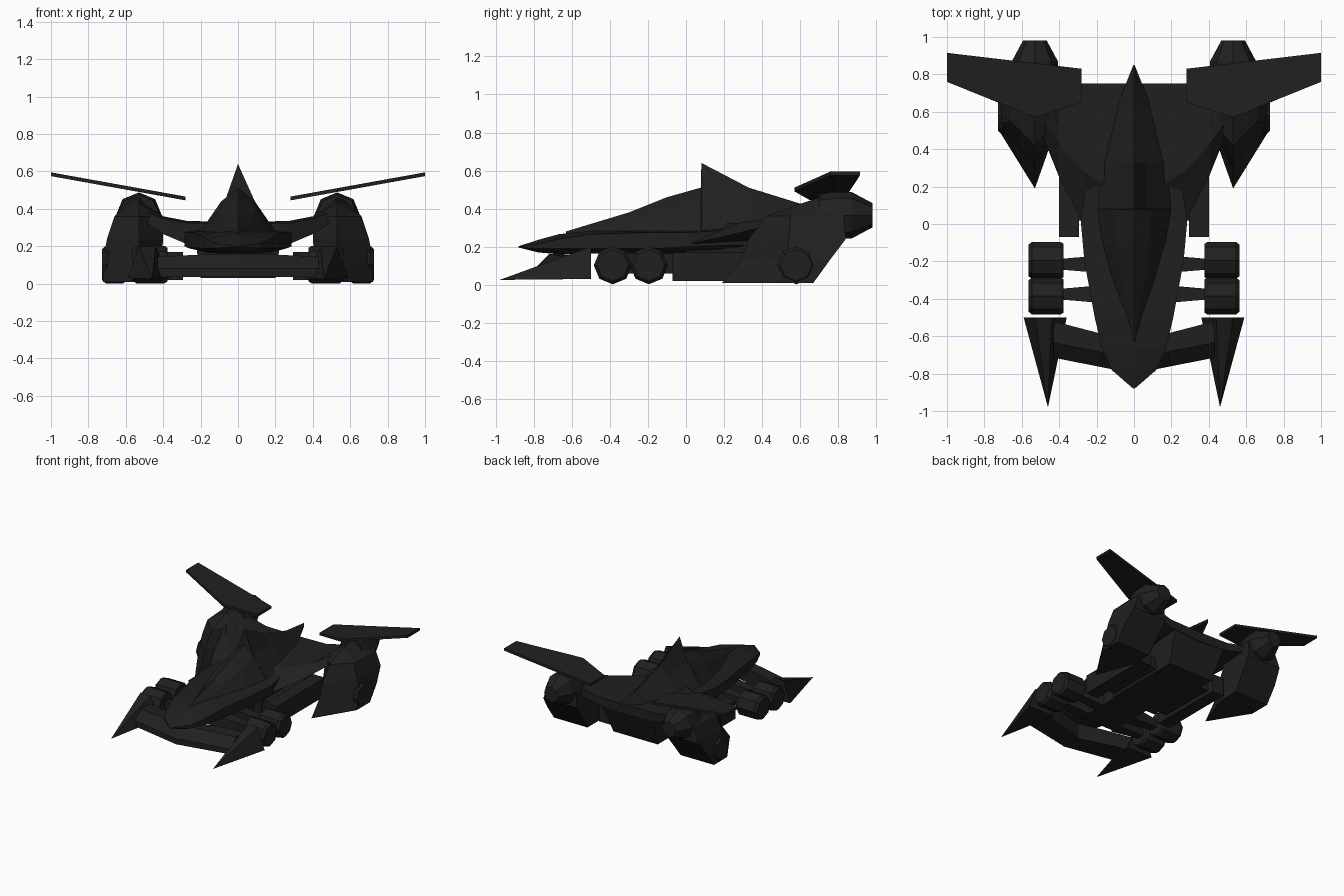
import bpy, bmesh, math

if "Cube" in bpy.data.objects:
    bpy.data.objects.remove(bpy.data.objects["Cube"])

paint = bpy.data.materials.new("matte_black")
paint.diffuse_color = (0.0145, 0.0145, 0.0145, 1)
paint.use_nodes = True
paint.node_tree.nodes["Principled BSDF"].inputs["Base Color"].default_value = paint.diffuse_color


def finish(name, bm, mirror=False):
    bmesh.ops.remove_doubles(bm, verts=bm.verts, dist=0.0005)
    bmesh.ops.recalc_face_normals(bm, faces=bm.faces)
    me = bpy.data.meshes.new(name)
    bm.to_mesh(me)
    bm.free()
    me.materials.append(paint)
    ob = bpy.data.objects.new(name, me)
    bpy.context.collection.objects.link(ob)
    if mirror:
        mod = ob.modifiers.new("mirror", 'MIRROR')
        mod.use_mirror_merge = False
    return ob


def loft(name, sections, mirror=False):
    """Skin a list of closed sections with equal point counts."""
    bm = bmesh.new()
    rings = [[bm.verts.new(p) for p in s] for s in sections]
    n = len(rings[0])
    for a, b in zip(rings, rings[1:]):
        for i in range(n):
            j = (i + 1) % n
            bm.faces.new((a[i], a[j], b[j], b[i]))
    bm.faces.new(rings[0])
    bm.faces.new(rings[-1])
    return finish(name, bm, mirror)


def hull(name, points, mirror=False):
    bm = bmesh.new()
    vs = [bm.verts.new(p) for p in points]
    r = bmesh.ops.convex_hull(bm, input=vs)
    junk = [g for g in r["geom_interior"] if isinstance(g, bmesh.types.BMVert)]
    bmesh.ops.delete(bm, geom=junk, context='VERTS')
    return finish(name, bm, mirror)


def box(name, x0, x1, y0, y1, z0, z1, mirror=False):
    return hull(name, [(x, y, z) for x in (x0, x1) for y in (y0, y1) for z in (z0, z1)], mirror)


def octagon(axis, at, a, b, r):
    """Octagon ring; centre (a, b) in the plane across the axis."""
    pts = []
    for k in range(8):
        t = math.radians(45 * k)
        u, v = a + r * math.cos(t), b + r * math.sin(t)
        pts.append((at, u, v) if axis == 'x' else (u, at, v))
    return pts


# Main hull: y, half width, top, upper edge, lower edge, bottom
hull_rows = [(-0.88, 0.004, 0.202, 0.2, 0.198, 0.195),
             (-0.78, 0.12, 0.235, 0.215, 0.19, 0.17),
             (-0.67, 0.17, 0.265, 0.24, 0.19, 0.16),
             (-0.5, 0.21, 0.285, 0.265, 0.19, 0.165),
             (-0.2, 0.265, 0.29, 0.275, 0.19, 0.165),
             (0.02, 0.285, 0.295, 0.275, 0.2, 0.165),
             (0.3, 0.24, 0.32, 0.29, 0.21, 0.165)]
loft("main_hull", [[(0, y, t), (w, y, u), (w, y, l), (w * .6, y, b),
                    (-w * .6, y, b), (-w, y, l), (-w, y, u)]
                   for y, w, t, u, l, b in hull_rows])

# Canopy, tall fin and tail: y, base half width, base z, shoulder x, shoulder z, top z
spine_rows = [(-0.63, 0.004, 0.26, 0.002, 0.27, 0.28),
              (-0.3, 0.12, 0.27, 0.06, 0.335, 0.38),
              (-0.1, 0.175, 0.27, 0.09, 0.4, 0.46),
              (0.078, 0.2, 0.28, 0.09, 0.44, 0.51),
              (0.081, 0.2, 0.28, 0.065, 0.455, 0.64),
              (0.33, 0.17, 0.31, 0.065, 0.43, 0.51),
              (0.62, 0.095, 0.32, 0.04, 0.38, 0.42),
              (0.85, 0.003, 0.37, 0.002, 0.385, 0.395)]
loft("canopy_spine", [[(-w, y, b), (-s, y, m), (0, y, t), (s, y, m), (w, y, b)]
                      for y, w, b, s, m, t in spine_rows])

# Rear deck rising to the side pods: x, then four (y, z) points
deck_rows = [(0.0, [(0.0, 0.21), (0.12, 0.32), (0.75, 0.33), (0.75, 0.25)]),
             (0.27, [(0.0, 0.21), (0.28, 0.325), (0.75, 0.335), (0.75, 0.27)]),
             (0.4, [(0.25, 0.265), (0.42, 0.345), (0.76, 0.36), (0.76, 0.3)]),
             (0.5, [(0.5, 0.33), (0.56, 0.39), (0.78, 0.43), (0.78, 0.32)])]
loft("rear_deck", [[(x, y, z) for y, z in s] for x, s in deck_rows], True)

# Lower body and engine box
box("lower_body", -0.15, 0.15, -0.42, 0.1, 0.06, 0.18)
hull("engine_box", [(s * x, y, z) for s in (-1, 1) for x, y, z in
                    [(0.2, 0.0, 0.03), (0.2, 0.65, 0.03), (0.23, 0.0, 0.25), (0.23, 0.75, 0.27)]])
box("side_rail", 0.295, 0.4, -0.07, 0.55, 0.02, 0.17, True)
box("rail_bridge", -0.3, 0.3, 0.02, 0.5, 0.05, 0.14)

# Rear side pods, stacked sections with a pointed front
pod_rows = [(0.01, 0.19, 0.5, 0.67, 0.722, 0.42),
            (0.13, 0.29, 0.53, 0.757, 0.722, 0.41),
            (0.24, 0.33, 0.54, 0.84, 0.7, 0.4),
            (0.36, 0.42, 0.55, 0.83, 0.66, 0.41)]
pod = [[(0.53, tip, z), (xo, ym, z), (xo, yr, z), (xi, yr, z), (xi, ym, z)]
       for z, tip, ym, yr, xo, xi in pod_rows]
pod.append([(0.53, 0.58, 0.42), (0.535, 0.6, 0.425), (0.535, 0.78, 0.485),
            (0.525, 0.78, 0.485), (0.525, 0.6, 0.425)])
loft("rear_pod", pod, True)

# Thruster nozzles
loft("nozzle", [octagon('y', y, 0.53, 0.365, r)
                for y, r in ((0.7, 0.11), (0.77, 0.123), (0.87, 0.123), (0.98, 0.064))], True)

# Wheels: two pairs in front, one pair set into the pods
for name, y, x0, x1 in (("front_wheel", -0.385, 0.378, 0.565),
                        ("middle_wheel", -0.195, 0.378, 0.565),
                        ("rear_wheel", 0.58, 0.6, 0.727)):
    loft(name, [octagon('x', x, y, 0.102, r) for x, r in
                ((x0, 0.09), (x0 + 0.015, 0.1), (x1 - 0.02, 0.1), (x1, 0.083))], True)

# Tapered axles
for name, y in (("front_axle", -0.375), ("middle_axle", -0.215)):
    loft(name, [[(x, y - h, 0.1 - h), (x, y + h, 0.1 - h), (x, y + h, 0.1 + h), (x, y - h, 0.1 + h)]
                for x, h in ((0.14, 0.05), (0.4, 0.028))], True)

# Front wing and pointed end plates
loft("front_wing", [[(x, y0, 0.035), (x, y1, 0.035), (x, y1, zt), (x, y0 + 0.08, zt), (x, y0, 0.08)]
                    for x, y0, y1, zt in ((0.0, -0.8, -0.64, 0.16), (0.2, -0.76, -0.58, 0.155),
                                          (0.43, -0.715, -0.52, 0.145))], True)
hull("end_plate", [(0.46, -0.98, 0.025), (0.36, -0.5, 0.03), (0.59, -0.5, 0.03),
                   (0.44, -0.5, 0.2), (0.53, -0.5, 0.2)], True)

# Raised rear wings
outline = [(0.28, 0.83), (0.28, 0.65), (0.53, 0.57), (1.0, 0.76), (1.0, 0.915)]
loft("rear_wing", [[(x, y, 0.405 + 0.18 * x + dz) for x, y in outline]
                   for dz in (-0.01, 0.01)], True)
